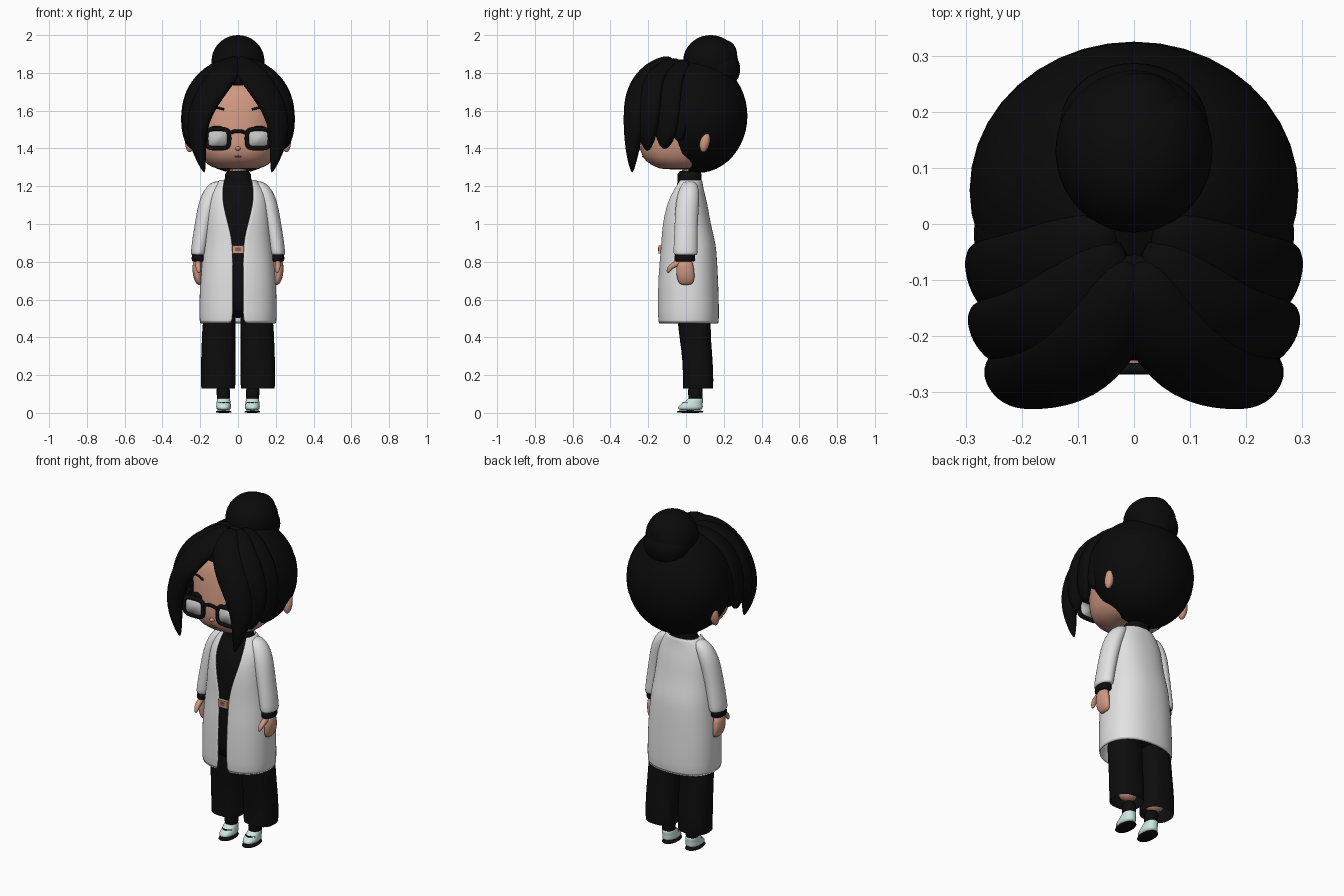
import bpy, bmesh
from math import sin, cos, pi, asin
from mathutils import Vector

if "Cube" in bpy.data.objects:
    bpy.data.objects.remove(bpy.data.objects["Cube"])


def material(name, r, g, b):
    m = bpy.data.materials.new(name)
    m.use_nodes = True
    m.diffuse_color = (r, g, b, 1)
    m.node_tree.nodes["Principled BSDF"].inputs["Base Color"].default_value = (r, g, b, 1)
    return m


HAIR = material("black_hair", 0.003, 0.003, 0.003)
CLOTH = material("black_cloth", 0.004, 0.004, 0.004)
SKIN = material("warm_skin", 0.62, 0.31, 0.22)
COAT = material("white_coat", 0.76, 0.76, 0.76)
MINT = material("mint_shoe", 0.62, 0.82, 0.77)
LENS = material("grey_lens", 0.52, 0.53, 0.52)
LIP = material("dull_rose", 0.3, 0.1, 0.08)
SIDES = (("left", 1), ("right", -1))


def finish(name, bm, mat, subsurf=0, thick=0):
    bmesh.ops.recalc_face_normals(bm, faces=bm.faces)
    for f in bm.faces:
        f.smooth = True
    me = bpy.data.meshes.new(name)
    bm.to_mesh(me)
    bm.free()
    me.materials.append(mat)
    ob = bpy.data.objects.new(name, me)
    bpy.context.collection.objects.link(ob)
    if thick:
        mod = ob.modifiers.new("Thickness", "SOLIDIFY")
        mod.thickness, mod.offset = thick, 0
    if subsurf:
        mod = ob.modifiers.new("Smooth", "SUBSURF")
        mod.levels = mod.render_levels = subsurf
    return ob


def bridge(name, rings, mat, closed=True, caps=(True, True), **kw):
    """Join consecutive point rings with quads."""
    bm = bmesh.new()
    vs = [[bm.verts.new(p) for p in ring] for ring in rings]
    n = len(vs[0])
    for a, b in zip(vs, vs[1:]):
        for i in range(n if closed else n - 1):
            j = (i + 1) % n
            bm.faces.new((a[i], a[j], b[j], b[i]))
    for use, ring in zip(caps, (vs[0], vs[-1])):
        if use and closed:
            bm.faces.new(ring)
    return finish(name, bm, mat, **kw)


def oval(t, rx, ry, p):
    """Rounded-square point; t = 0 faces the front."""
    s, c = sin(t), -cos(t)
    bend = lambda v: (1 if v > 0 else -1) * abs(v) ** (2 / p)
    return rx * bend(s), ry * bend(c)


def loft(name, rows, mat, side=1, p=2.2, n=32, caps=(True, True), subsurf=1, **kw):
    """Stack ovals given as (z, cx, cy, rx, ry)."""
    rings = []
    for z, cx, cy, rx, ry in rows:
        pts = [oval(2 * pi * i / n, rx, ry, p) for i in range(n)]
        rings.append([(side * (cx + x), cy + y, z) for x, y in pts])
    return bridge(name, rings, mat, caps=caps, subsurf=subsurf, **kw)


def lock(name, path, widths, thick, side=1, mat=HAIR, centre=(0, 0.02, 1.55)):
    """Flattened tapered strand that hugs the head."""
    pts = [Vector((side * x, y, z)) for x, y, z in path]
    rings = []
    for i, q in enumerate(pts):
        tan = (pts[min(i + 1, len(pts) - 1)] - pts[max(i - 1, 0)]).normalized()
        wide = tan.cross(q - Vector(centre)).normalized()
        deep = wide.cross(tan)
        w = widths[i]
        d = min(thick, w)
        rings.append([q + wide * w * cos(a * pi / 8) + deep * d * sin(a * pi / 8) for a in range(16)])
    return bridge(name, rings, mat, subsurf=2)


def ball(name, loc, size, mat, tilt=0, cut=None):
    bm = bmesh.new()
    bmesh.ops.create_uvsphere(bm, u_segments=40, v_segments=24, radius=1)
    bmesh.ops.scale(bm, vec=size, verts=bm.verts)
    bmesh.ops.translate(bm, vec=loc, verts=bm.verts)
    if cut:
        bmesh.ops.bisect_plane(bm, geom=bm.verts[:] + bm.edges[:] + bm.faces[:],
                               plane_co=cut[0], plane_no=cut[1], clear_inner=True)
    if tilt:
        from mathutils import Matrix
        bmesh.ops.rotate(bm, cent=loc, matrix=Matrix.Rotation(tilt, 3, "X"), verts=bm.verts)
    return finish(name, bm, mat)


def tube(name, points, radius, mat, cyclic=False):
    cu = bpy.data.curves.new(name, "CURVE")
    cu.dimensions, cu.bevel_depth, cu.bevel_resolution = "3D", radius, 3
    cu.use_fill_caps = True
    sp = cu.splines.new("POLY")
    sp.points.add(len(points) - 1)
    for pt, co in zip(sp.points, points):
        pt.co = (*co, 1)
    sp.use_cyclic_u = cyclic
    cu.materials.append(mat)
    ob = bpy.data.objects.new(name, cu)
    bpy.context.collection.objects.link(ob)


# Head and face
loft("head", [(1.288, 0, -.03, .09, .09), (1.3, 0, -.03, .14, .13), (1.33, 0, -.03, .182, .185),
              (1.38, 0, -.02, .208, .225), (1.45, 0, 0, .222, .243), (1.55, 0, 0, .235, .232),
              (1.65, 0, 0, .23, .215), (1.73, 0, .02, .19, .2), (1.78, 0, .03, .1, .12)], SKIN, p=2.3)
ball("nose", (0, -.241, 1.4), (.014, .014, .011), SKIN)
ball("mouth", (0, -.226, 1.357), (.02, .008, .005), LIP)

# Hair shell, bun and parted locks
ball("back_hair", (0, .06, 1.572), (.293, .265, .302), HAIR, cut=((0, 0, 1.32), (0, .42, .16)))
ball("bun", (0, .13, 1.862), (.14, .145, .138), HAIR)
ball("bun_wrap", (0, .175, 1.82), (.132, .112, .11), HAIR)
ball("bun_tip", (.01, .2, 1.9), (.08, .07, .075), HAIR)
lock("centre_tuft", [(0, -.05, 1.86), (0, -.16, 1.83), (0, -.215, 1.785), (0, -.228, 1.73)],
     [.06, .09, .085, .05], .025)
for label, s in SIDES:
    lock(label + "_front_lock", [(.0, -.06, 1.865), (.05, -.195, 1.82), (.13, -.262, 1.72), (.2, -.277, 1.6),
                                 (.222, -.28, 1.47), (.2, -.285, 1.36), (.178, -.285, 1.27)],
         [.05, .08, .085, .075, .058, .032, .006], .045, s)
    lock(label + "_temple_lock", [(.02, -.03, 1.86), (.13, -.17, 1.805), (.22, -.2, 1.69), (.248, -.2, 1.56),
                                  (.235, -.205, 1.45), (.22, -.205, 1.385)],
         [.05, .085, .085, .075, .05, .012], .042, s)
    lock(label + "_side_lock", [(.03, 0, 1.86), (.16, -.085, 1.8), (.245, -.105, 1.68), (.262, -.105, 1.55),
                                (.252, -.11, 1.45), (.238, -.115, 1.395)],
         [.05, .085, .085, .075, .055, .015], .036, s)
    lock(label + "_ear_lock", [(.14, 0, 1.8), (.235, -.03, 1.7), (.268, -.03, 1.57), (.25, -.04, 1.43)],
         [.06, .07, .06, .025], .025, s)
    ball(label + "_ear", (s * .256, .1, 1.435), (.024, .026, .056), SKIN, tilt=-.2)

    # Eyebrow, lash and spectacles
    tube(label + "_eyebrow", [(s * x, y, z) for x, y, z in
         ((.075, -.22, 1.607), (.11, -.208, 1.616), (.155, -.183, 1.606))], .006, HAIR)
    ball(label + "_lashes", (s * .11, -.215, 1.5), (.045, .02, .02), HAIR)
    rim = [oval(2 * pi * i / 40, .061, .051, 4) for i in range(40)]
    tube(label + "_rim", [(s * .108 + x, -.256, 1.452 + z) for x, z in rim], .012, CLOTH, True)
    bridge(label + "_lens", [[(s * .108 + x, y, 1.452 + z) for x, z in rim] for y in (-.259, -.253)], LENS)
    tube(label + "_temple_arm", [(s * .17, -.256, 1.485), (s * .225, -.12, 1.485), (s * .25, .06, 1.47)],
         .008, CLOTH)
tube("glasses_bridge", [(x * .045, -.258, 1.482 + (1 - x * x) * .01) for x in (-1, -.5, 0, .5, 1)], .01, CLOTH)

# Coat rows: z, centre y, half width, half depth, half opening
rows = [(.468, .0125, .2, .158, .025), (.6, .012, .199, .157, .025), (.72, .01, .196, .154, .025),
        (.86, .013, .182, .144, .027), (.92, .01, .174, .137, .031), (1.0, 0, .165, .125, .05),
        (1.1, 0, .156, .11, .077), (1.16, .005, .146, .089, .08), (1.205, .013, .12, .071, .077),
        (1.235, .017, .088, .064, .07)]
rings, n = [], 48
for z, cy, rx, ry, gap in rows:
    a = asin((gap / rx) ** 1.15)
    pts = [oval(a + (2 * pi - 2 * a) * i / n, rx, ry, 2.3) for i in range(n + 1)]
    rings.append([(x, cy + y, z) for x, y in pts])
bridge("coat", rings, COAT, closed=False, thick=.01, subsurf=1)

# Dark top with high collar
loft("shirt", [(.5, 0, .02, .15, .12)] + [(z, 0, cy, rx - .014, ry - .012) for z, cy, rx, ry, g in rows[1:9]]
     + [(1.225, 0, .018, .075, .064), (1.24, 0, .018, .068, .064), (1.29, 0, .02, .072, .068)], CLOTH, p=2.3)
loft("neck", [(1.2, 0, .02, .05, .05), (1.34, 0, .03, .05, .05)], SKIN)


def box(name, loc, size, mat):
    bm = bmesh.new()
    bmesh.ops.create_cube(bm, size=1)
    bmesh.ops.scale(bm, vec=size, verts=bm.verts)
    bmesh.ops.translate(bm, vec=loc, verts=bm.verts)
    ob = finish(name, bm, mat)
    for f in ob.data.polygons:
        f.use_smooth = False


# Waist clasp
box("clasp", (0, -.135, .865), (.06, .02, .042), SKIN)
box("clasp_inset", (0, -.146, .867), (.03, .006, .018), LIP)

for label, s in SIDES:
    # Arm
    loft(label + "_sleeve", [(1.228, .1, .02, .025, .025), (1.205, .118, .018, .046, .047),
                             (1.15, .146, .012, .051, .06), (1.08, .166, .005, .05, .062),
                             (1.0, .183, .001, .046, .061), (.9, .201, -.002, .044, .063),
                             (.838, .209, -.003, .042, .064), (.836, .209, -.003, .038, .06)],
         COAT, s, p=2)
    loft(label + "_cuff", [(.85, .209, -.005, .036, .056), (.815, .21, -.007, .036, .056),
                           (.803, .21, -.007, .034, .054), (.8, .21, -.007, .028, .045)], CLOTH, s, p=2)
    loft(label + "_hand", [(.815, .211, -.005, .025, .037), (.77, .216, -.005, .027, .047),
                           (.72, .214, -.002, .024, .048), (.692, .208, 0, .018, .042),
                           (.676, .203, 0, .01, .025)], SKIN, s, p=2)
    lock(label + "_thumb", [(.212, -.03, .8), (.212, -.062, .785), (.209, -.09, .765), (.206, -.098, .74)],
         [.018, .016, .014, .007], .016, s, SKIN, (0, 0, .75))

    # Leg
    loft(label + "_trouser", [(.13, .105, .063, .089, .08), (.16, .105, .065, .093, .081),
                              (.28, .105, .062, .091, .08), (.38, .103, .05, .089, .082),
                              (.48, .101, .044, .087, .088), (.6, .09, .03, .08, .088)],
         CLOTH, s, p=2.5, caps=(False, True))
    loft(label + "_shin", [(.138, .09, .06, .055, .055), (.25, .1, .06, .05, .05)], SKIN, s)
    loft(label + "_sock", [(.05, .077, .05, .033, .036), (.1, .077, .05, .036, .039),
                           (.15, .08, .05, .037, .04)], CLOTH, s)

    # Shoe
    loft(label + "_sole", [(0, .076, .022, .04, .068), (.004, .076, .022, .042, .071),
                           (.014, .076, .022, .041, .07)], CLOTH, s)
    loft(label + "_shoe", [(.012, .076, .022, .04, .069), (.034, .076, .023, .04, .066),
                           (.052, .076, .035, .037, .053), (.072, .077, .05, .035, .042),
                           (.08, .077, .05, .033, .038)], MINT, s)
    tube(label + "_shoe_strap", [(s * .046, .008, .052), (s * .06, -.008, .055), (s * .076, -.014, .055),
                                 (s * .092, -.008, .055), (s * .106, .008, .052)], .004, CLOTH)
